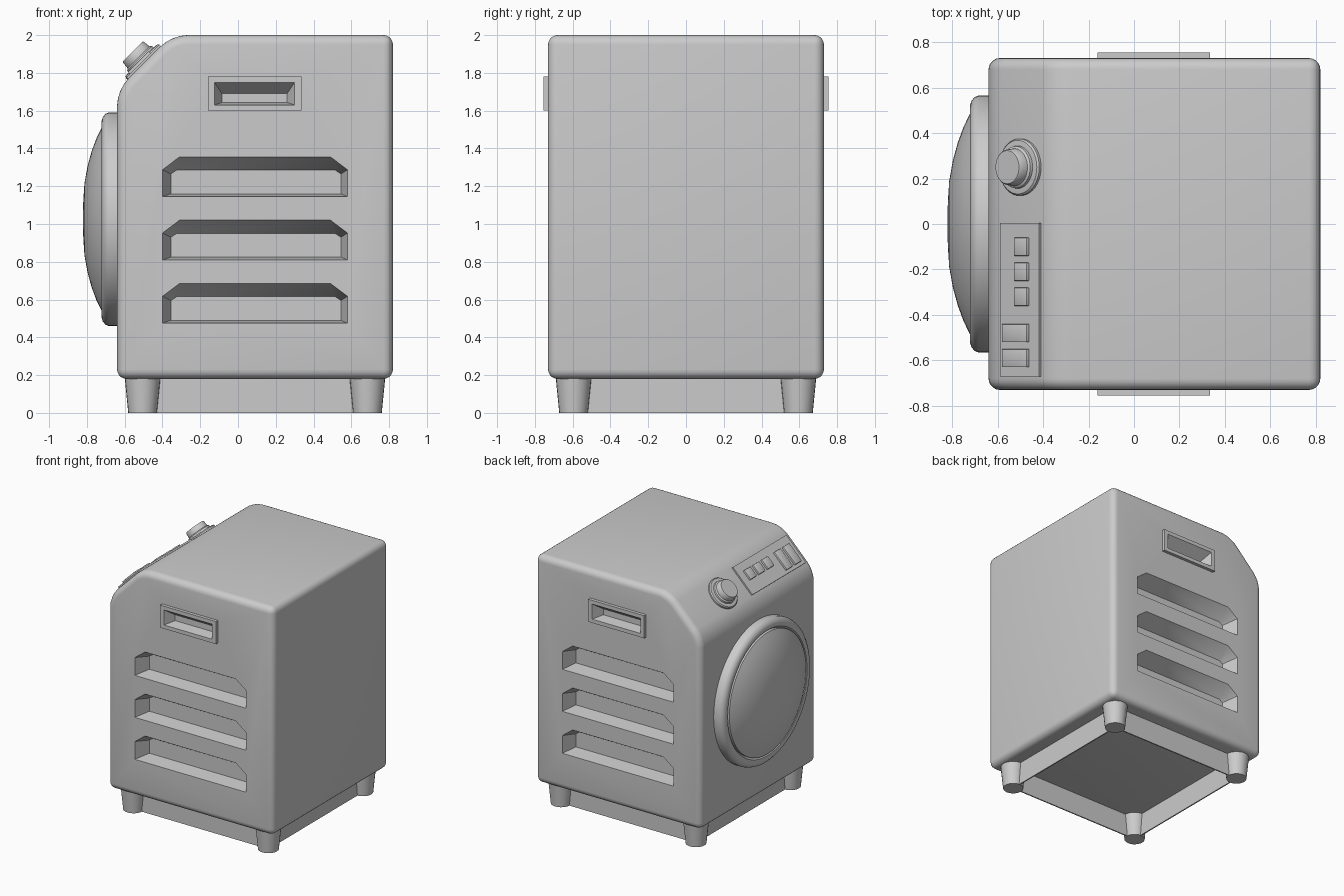
import bpy, bmesh, math
from mathutils import Matrix

if "Cube" in bpy.data.objects:
    bpy.data.objects.remove(bpy.data.objects["Cube"])


def finish(bm, name, mat=None, smooth=True):
    bmesh.ops.recalc_face_normals(bm, faces=bm.faces)
    me = bpy.data.meshes.new(name)
    bm.to_mesh(me)
    bm.free()
    ob = bpy.data.objects.new(name, me)
    bpy.context.collection.objects.link(ob)
    if mat:
        ob.matrix_world = mat
    if smooth:
        smooth_by_angle(ob)
    return ob


def smooth_by_angle(ob):
    bpy.ops.object.select_all(action='DESELECT')
    ob.select_set(True)
    bpy.context.view_layer.objects.active = ob
    bpy.ops.object.shade_smooth_by_angle(angle=math.radians(35))


def loft(name, loops, mat=None, caps=(True, True), smooth=True):
    """Skin a list of equal-length closed loops."""
    bm = bmesh.new()
    vs = [[bm.verts.new(p) for p in lp] for lp in loops]
    for a, b in zip(vs, vs[1:]):
        for i in range(len(a)):
            j = (i + 1) % len(a)
            bm.faces.new((a[i], a[j], b[j], b[i]))
    if caps[0]:
        bm.faces.new(vs[0])
    if caps[1]:
        bm.faces.new(vs[-1])
    return finish(bm, name, mat, smooth)


def lathe(name, profile, mat, n=48, caps=(True, True)):
    """Profile of (radius, height) spun round local z."""
    ring = [(math.cos(2 * math.pi * i / n), math.sin(2 * math.pi * i / n)) for i in range(n)]
    return loft(name, [[(r * c, r * s, h) for c, s in ring] for r, h in profile], mat, caps)


def rect(x0, x1, z0, z1, y):
    return [(x0, y, z0), (x1, y, z0), (x1, y, z1), (x0, y, z1)]


def box(name, x0, x1, y0, y1, z0, z1, mat=None, bevel=0.0):
    bm = bmesh.new()
    bmesh.ops.create_cube(bm, size=1)
    for v in bm.verts:
        v.co = ((x0, x1)[v.co.x > 0], (y0, y1)[v.co.y > 0], (z0, z1)[v.co.z > 0])
    if bevel:
        bmesh.ops.bevel(bm, geom=bm.edges[:], offset=bevel, segments=2, profile=0.5, affect='EDGES')
    return finish(bm, name, mat)


# Cabinet: side profile with sloped control edge, rounded
bm = bmesh.new()
profile = [(-.64, .18), (.82, .18), (.82, 2), (-.35, 2), (-.64, 1.71)]
face = bm.faces.new([bm.verts.new((x, -.73, z)) for x, z in profile])
ext = bmesh.ops.extrude_face_region(bm, geom=[face])
for v in ext['geom']:
    if isinstance(v, bmesh.types.BMVert):
        v.co.y = .73
bmesh.ops.recalc_face_normals(bm, faces=bm.faces)
soft = [e for e in bm.edges if e.calc_face_angle(0) < 1]
bmesh.ops.bevel(bm, geom=soft, offset=.08, segments=4, profile=.5, affect='EDGES')
hard = [e for e in bm.edges if e.calc_face_angle(0) > 1]
bmesh.ops.bevel(bm, geom=hard, offset=.05, segments=5, profile=.5, affect='EDGES')
body = finish(bm, "cabinet", smooth=False)

# Vent and handle recesses cut in both sides
cutters = []


def vent_loop(x0, x1, z0, z1, cx, cz, y):
    return [(x0, y, z0), (x1, y, z0), (x1, y, z1 - cz), (x1 - cx, y, z1), (x0 + cx, y, z1), (x0, y, z1 - cz)]


for s in (-1, 1):
    for z in (.475, .81, 1.145):
        outer = (-.40, .58, z, z + .21, .09, .068)
        cutters.append(loft("vent_cutter", [
            vent_loop(*outer, s * .80), vent_loop(*outer, s * .73),
            vent_loop(-.355, .545, z + .015, z + .14, .03, .02, s * .61)], smooth=False))
    cutters.append(loft("handle_cutter", [
        rect(-.14, .315, 1.615, 1.765, s * .8), rect(-.14, .315, 1.615, 1.765, s * .66)], smooth=False))

bpy.context.view_layer.objects.active = body
for c in cutters:
    c.hide_render = True
    m = body.modifiers.new("cut", 'BOOLEAN')
    m.operation = 'DIFFERENCE'
    m.solver = 'EXACT'
    m.object = c
    bpy.ops.object.modifier_apply(modifier=m.name)
for c in cutters:
    bpy.data.objects.remove(c, do_unlink=True)
smooth_by_angle(body)

# Handle frames with dished pockets
for s, side in ((-1, "front"), (1, "back")):
    loft("handle_" + side, [
        rect(-.16, .335, 1.60, 1.78, s * .725),
        rect(-.16, .335, 1.60, 1.78, s * .755),
        rect(-.125, .30, 1.63, 1.75, s * .755),
        rect(-.085, .26, 1.643, 1.69, s * .67)], caps=(False, True))

# Door ring and domed window, spun round -x
door = Matrix.Translation((-.64, 0, 1.025)) @ Matrix.Rotation(-math.pi / 2, 4, 'Y')
lathe("door_ring", [(.565, -.01), (.565, .045), (.558, .062), (.54, .076), (.52, .082),
                    (.50, .078), (.485, .06), (.48, .03)], door, 64, (False, False))
lathe("door_window", [(.485, .04), (.485, .082), (.43, .109), (.36, .135), (.28, .157), (.19, .173),
                      (.10, .179), (.03, .181)], door, 64, (False, True))

# Controls on the 45 degree slope: local x up the slope, local z outward
slope = Matrix.Translation((-.497, 0, 1.853)) @ Matrix.Rotation(-math.pi / 4, 4, 'Y')
box("control_panel", -.12, .125, -.67, .005, -.01, .012, slope)
for i, y in enumerate((-.10, -.21, -.32)):
    box(f"small_button_{i + 1}", -.02, .062, y - .04, y + .04, 0, .027, slope, .004)
for i, y in enumerate((-.48, -.59)):
    box(f"large_button_{i + 1}", -.095, .062, y - .06 + .02, y + .04, 0, .027, slope, .004)
knob = slope @ Matrix.Translation((0, .25, 0))
lathe("knob_base", [(.125, -.01), (.125, .012), (.118, .02), (.10, .022)], knob, 40)
lathe("knob", [(.095, .015), (.092, .035), (.082, .042), (.078, .08), (.073, .086)], knob, 40)

# Tapered feet and the open skirt between them
for x, xn in ((-.505, "left"), (.685, "right")):
    for y, yn in ((-.595, "front"), (.595, "back")):
        lathe(f"foot_{yn}_{xn}", [(.076, 0), (.096, .2)], Matrix.Translation((x, y, 0)), 24)
xs, ys, t = (-.505, .685), .595, .005
loops = []
for d, z in ((t, .19), (t, 0), (-t, 0), (-t, .19)):
    loops.append([(xs[0] - d, -ys - d, z), (xs[1] + d, -ys - d, z), (xs[1] + d, ys + d, z), (xs[0] - d, ys + d, z)])
loft("base_skirt", loops, caps=(False, False))
